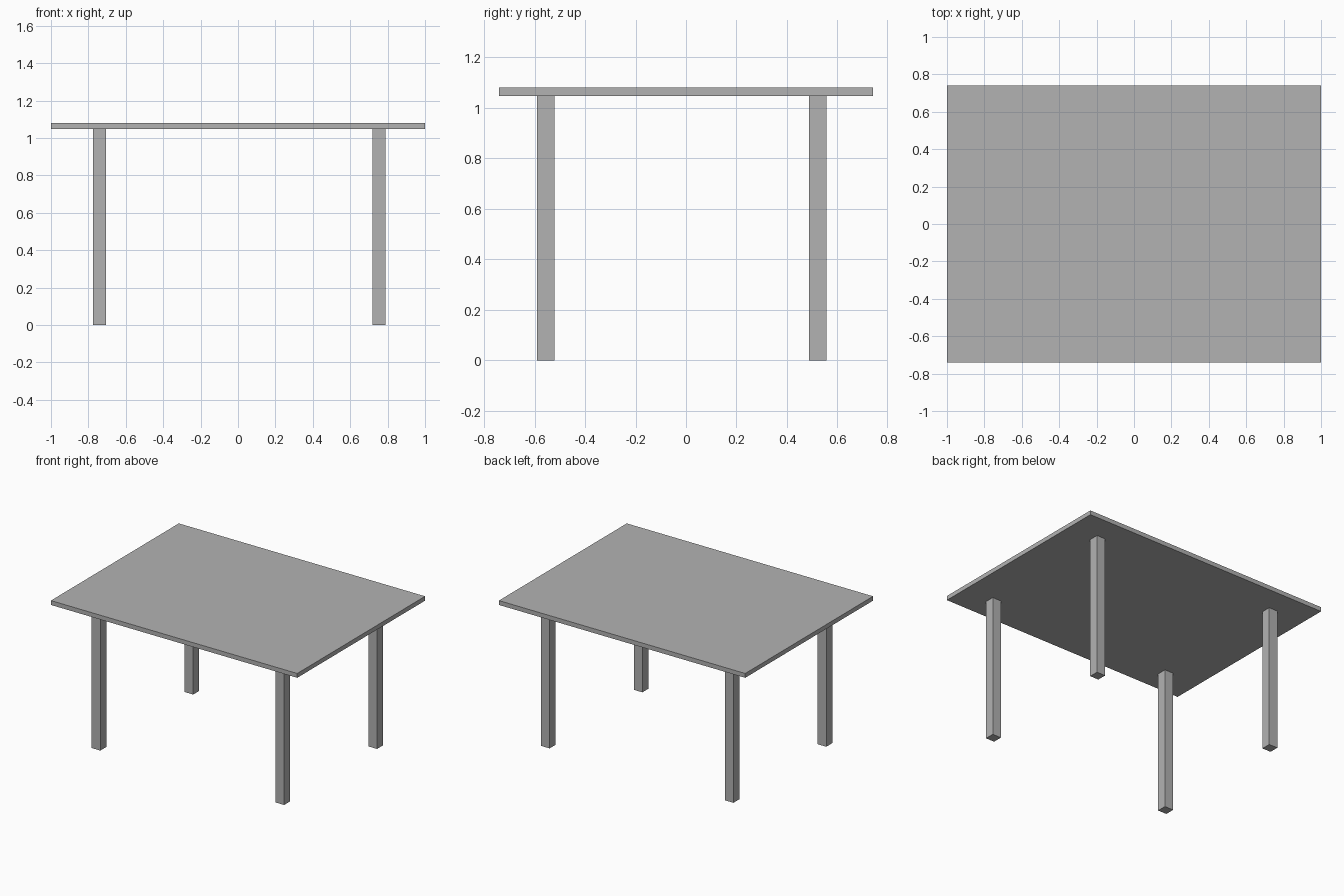
import bpy

default_cube = bpy.data.objects.get("Cube")
if default_cube:
    bpy.data.objects.remove(default_cube, do_unlink=True)

# Single plain grey finish
grey = bpy.data.materials.new("plain_grey")
grey.use_nodes = True
colour = (0.448, 0.448, 0.448, 1)
grey.diffuse_color = colour
grey.node_tree.nodes["Principled BSDF"].inputs["Base Color"].default_value = colour


def box(name, centre, size):
    bpy.ops.mesh.primitive_cube_add(size=1, location=centre)
    obj = bpy.context.object
    obj.name = name
    obj.scale = size
    bpy.ops.object.transform_apply(location=False, rotation=False, scale=True)
    obj.data.materials.append(grey)
    return obj


HEIGHT = 1.08
THICKNESS = 0.032
LEG_WIDTH = 0.07
LEG_HEIGHT = HEIGHT - THICKNESS

# Table top
box("table_top", (0, 0, HEIGHT - THICKNESS / 2), (2, 1.483, THICKNESS))

# Four square legs, set slightly off centre beneath the top
for side, x in (("left", 0.753), ("right", -0.74)):
    for end, y in (("front", -0.555), ("back", 0.522)):
        box(f"{end}_{side}_leg", (x, y, LEG_HEIGHT / 2),
            (LEG_WIDTH, LEG_WIDTH, LEG_HEIGHT))
